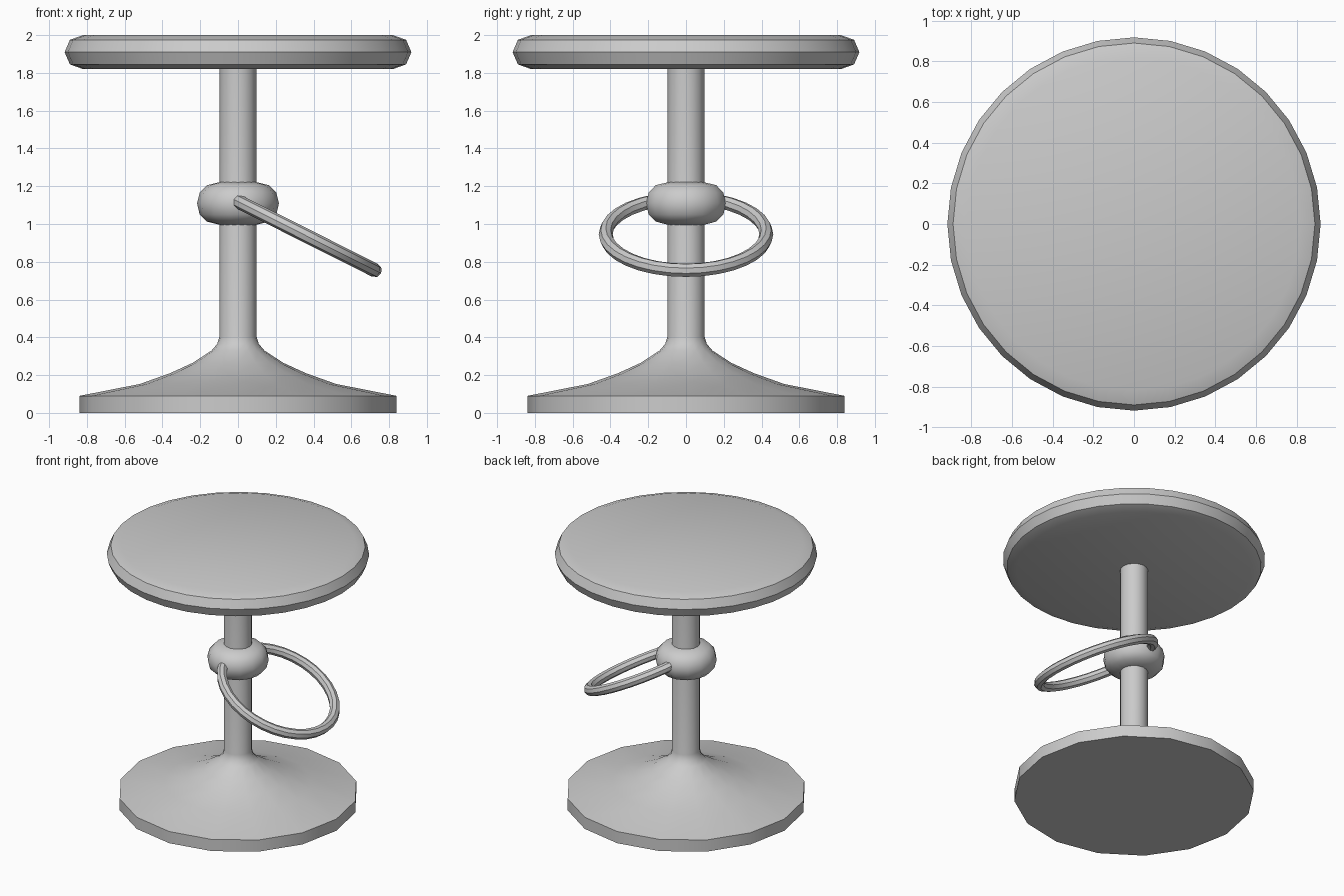
import bpy, bmesh
from math import cos, sin, pi, radians

if "Cube" in bpy.data.objects:
    bpy.data.objects.remove(bpy.data.objects["Cube"])


def smooth(obj, angle=35):
    bpy.ops.object.select_all(action='DESELECT')
    obj.select_set(True)
    bpy.context.view_layer.objects.active = obj
    bpy.ops.object.shade_smooth_by_angle(angle=radians(angle))


def lathe(name, profile, sides):
    """Revolve (radius, z) points, listed bottom to top, and cap both ends."""
    bm = bmesh.new()
    rings = [[bm.verts.new((r * cos(2 * pi * i / sides), r * sin(2 * pi * i / sides), z))
              for i in range(sides)] for r, z in profile]
    for low, high in zip(rings, rings[1:]):
        for i in range(sides):
            j = (i + 1) % sides
            bm.faces.new((low[i], low[j], high[j], high[i]))
    bm.faces.new(rings[0][::-1])
    bm.faces.new(rings[-1])
    mesh = bpy.data.meshes.new(name)
    bm.to_mesh(mesh)
    bm.free()
    obj = bpy.data.objects.new(name, mesh)
    bpy.context.collection.objects.link(obj)
    smooth(obj)
    return obj


# Flared base flowing into the column
lathe("base_and_column", [
    (0.84, 0), (0.84, 0.09), (0.52, 0.153), (0.36, 0.21), (0.24, 0.265),
    (0.14, 0.33), (0.11, 0.365), (0.098, 0.405), (0.098, 1.83)], 16)

# Rounded collar on the column
lathe("collar", [
    (0.095, 0.995), (0.165, 1.013), (0.203, 1.05), (0.217, 1.11),
    (0.203, 1.165), (0.165, 1.205), (0.095, 1.222)], 14)

# Round cushion seat
lathe("seat", [
    (0.82, 1.82), (0.89, 1.845), (0.918, 1.91), (0.89, 1.975), (0.82, 2.0)], 32)

# Tilted foot ring running through the collar
bpy.ops.mesh.primitive_torus_add(
    major_radius=0.425, minor_radius=0.037, major_segments=32, minor_segments=8,
    location=(0.345, 0, 0.946), rotation=(0, radians(26.7), 0))
ring = bpy.context.object
ring.name = "foot_ring"
smooth(ring)
